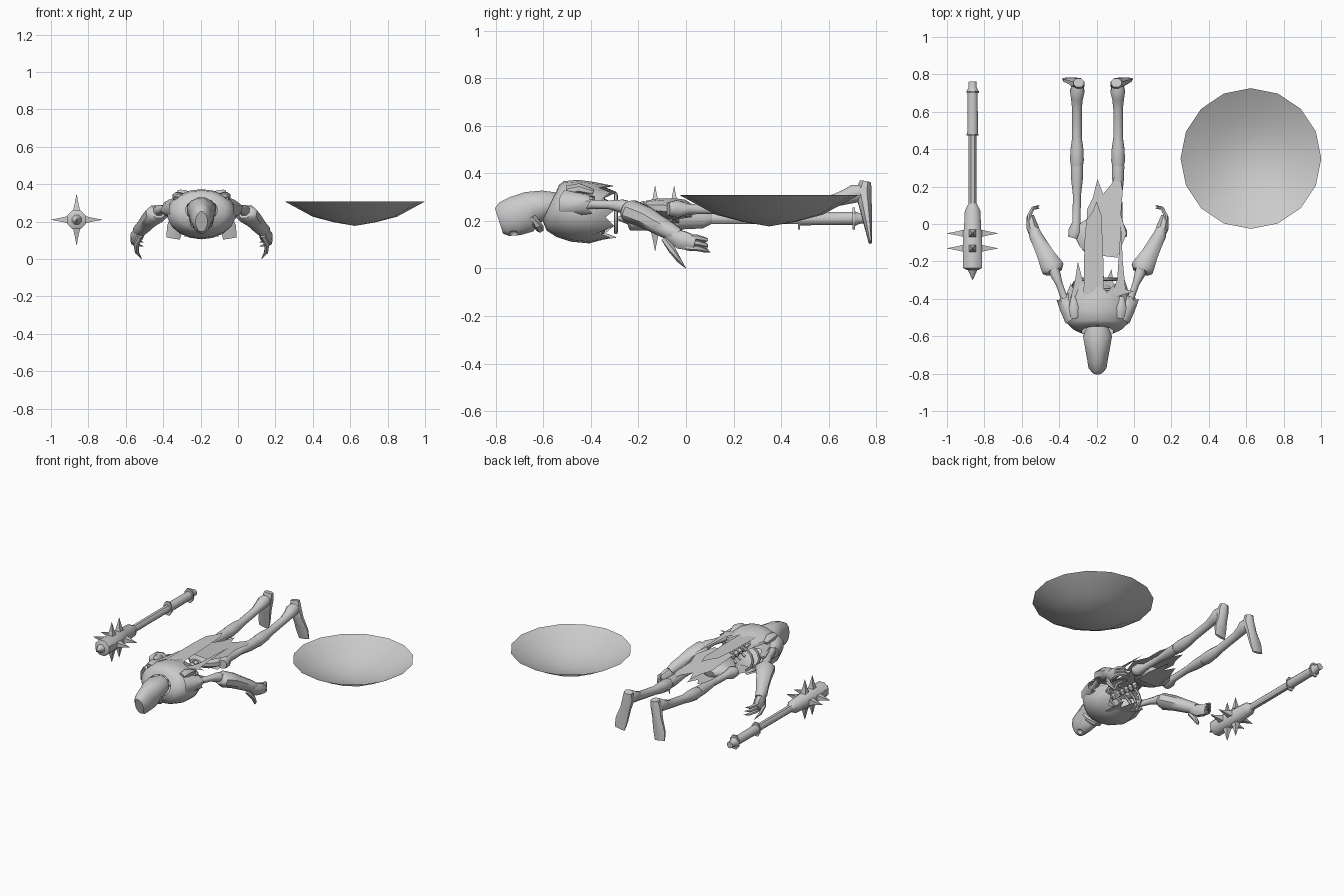
import bpy, bmesh, math
from mathutils import Vector

CX = -0.195  # centre line of the figure
grey = bpy.data.materials.new("bone_grey")
grey.diffuse_color = (0.6, 0.6, 0.6, 1)


def finish(name, bm, smooth=True):
    bmesh.ops.recalc_face_normals(bm, faces=bm.faces)
    me = bpy.data.meshes.new(name)
    bm.to_mesh(me)
    bm.free()
    me.materials.append(grey)
    ob = bpy.data.objects.new(name, me)
    bpy.context.collection.objects.link(ob)
    if smooth:
        bpy.ops.object.select_all(action='DESELECT')
        ob.select_set(True)
        bpy.context.view_layer.objects.active = ob
        bpy.ops.object.shade_smooth_by_angle(angle=math.radians(45))
    return ob


def tube(name, pts, sides=8, ref=(0, 0, 1), caps=True, ragged=0):
    """Loft through (x, y, z, half_width[, half_height]) stations."""
    bm = bmesh.new()
    pos = [Vector(p[:3]) for p in pts]
    rings = []
    for i, p in enumerate(pts):
        t = (pos[min(i + 1, len(pos) - 1)] - pos[max(i - 1, 0)]).normalized()
        u = t.cross(Vector(ref)).normalized()
        v = u.cross(t)
        ring = []
        for k in range(sides):
            a = 2 * math.pi * (k + 0.5) / sides
            q = pos[i] + u * p[3] * math.cos(a) + v * p[-1] * math.sin(a)
            if ragged and i == len(pts) - 1:
                q += t * ragged * (1, -0.6, 0.3, -0.9, 0.7, -0.2)[k % 6]
            ring.append(bm.verts.new(q))
        rings.append(ring)
    for a, b in zip(rings, rings[1:]):
        for k in range(sides):
            j = (k + 1) % sides
            bm.faces.new((a[k], a[j], b[j], b[k]))
    if caps:
        bm.faces.new(rings[0])
        bm.faces.new(rings[-1])
    return finish(name, bm)


def cloth(name, outline, z0, slope):
    """Thin torn sheet from an (x, y) outline, tilted along y."""
    bm = bmesh.new()
    vs = [bm.verts.new((x, y, z0 + slope * y)) for x, y in outline]
    f = bm.faces.new(vs)
    bmesh.ops.triangulate(bm, faces=[f])
    return finish(name, bm, False)


def mid(pts):
    return [(CX + p[0],) + tuple(p[1:]) for p in pts]


def pair(name, pts, **kw):
    for s, tag in ((-1, "left"), (1, "right")):
        tube(tag + "_" + name, [(CX + s * p[0],) + tuple(p[1:]) for p in pts], **kw)


# Shield: shallow sixteen-sided dish
bm = bmesh.new()
rows = []
for r, z in ((0.376, 0.308), (0.225, 0.226), (0.11, 0.196)):
    rows.append([bm.verts.new((0.625 + r * math.cos(k * math.pi / 8),
                               0.35 + r * math.sin(k * math.pi / 8), z)) for k in range(16)])
tip = bm.verts.new((0.625, 0.35, 0.177))
for k in range(16):
    j = (k + 1) % 16
    for a, b in zip(rows, rows[1:]):
        bm.faces.new((a[k], a[j], b[j], b[k]))
    bm.faces.new((rows[-1][k], rows[-1][j], tip))
finish("shield", bm)

# Mace: head, shaft, grip, guards and spikes
MX, MZ = -0.863, 0.21


def along(name, prof):
    tube(name, [(MX, y, MZ) + tuple(r) for y, *r in prof])


along("mace_head", [(-0.245, 0.035), (-0.235, 0.055), (-0.04, 0.055), (-0.03, 0.05),
                    (0.07, 0.045), (0.11, 0.024)])
along("mace_shaft", [(0.09, 0.024), (0.49, 0.024)])
along("mace_grip", [(0.48, 0.031), (0.70, 0.029)])
along("mace_guard", [(0.472, 0.034, 0.05), (0.48, 0.034, 0.05)])
along("mace_collar", [(0.70, 0.036, 0.05), (0.712, 0.036, 0.05)])
along("mace_pommel", [(0.71, 0.034), (0.73, 0.024), (0.762, 0.022)])
along("mace_tip", [(-0.24, 0.03), (-0.30, 0.001)])
for y in (-0.05, -0.13):
    for dx, dz in ((1, 0), (-1, 0), (0, 1), (0, -1)):
        tube("mace_spike", [(MX + dx * d, y, MZ + dz * d, r)
                            for d, r in ((0.04, 0.03), (0.08, 0.016), (0.136, 0.001))],
             sides=4, ref=(0, 1, 0))

# Skull with eye sockets, jaw
skull = tube("skull", mid([(0, -0.55, 0.262, 0.06, 0.06), (0, -0.60, 0.264, 0.08, 0.066),
                           (0, -0.65, 0.255, 0.07, 0.074), (0, -0.68, 0.232, 0.064, 0.088),
                           (0, -0.72, 0.22, 0.057, 0.086), (0, -0.765, 0.207, 0.05, 0.076),
                           (0, -0.787, 0.20, 0.032, 0.058)]), sides=12)
for s in (-1, 1):
    bm = bmesh.new()
    bmesh.ops.create_icosphere(bm, subdivisions=2, radius=0.02)
    cutter = finish("socket_cutter", bm)
    cutter.location = (CX + s * 0.027, -0.725, 0.14)
    cutter.hide_render = True
    cutter.hide_viewport = True
    mod = skull.modifiers.new("socket", 'BOOLEAN')
    mod.operation = 'DIFFERENCE'
    mod.object = cutter
tube("jaw", mid([(-0.055, -0.645, 0.22, 0.014), (-0.045, -0.625, 0.185, 0.018), (0, -0.615, 0.168, 0.018),
                 (0.045, -0.625, 0.185, 0.018), (0.055, -0.645, 0.22, 0.014)]), sides=6)

# Torn tunic over the chest, open at the waist
tube("tunic", mid([(0, -0.575, 0.262, 0.085, 0.068), (0, -0.56, 0.255, 0.13, 0.10),
                   (0, -0.53, 0.25, 0.165, 0.118), (0, -0.47, 0.243, 0.186, 0.131),
                   (0, -0.40, 0.235, 0.18, 0.13), (0, -0.33, 0.235, 0.145, 0.112)]),
     sides=18, caps=False, ragged=0.04)
pair("sleeve", [(0.12, -0.50, 0.27, 0.065), (0.16, -0.44, 0.27, 0.05), (0.185, -0.395, 0.268, 0.038)],
     caps=False, ragged=0.012)
pair("shoulder_pad", [(0.12, -0.50, 0.325, 0.025), (0.125, -0.45, 0.335, 0.032, 0.025),
                      (0.128, -0.39, 0.32, 0.015)])

# Spine, ribs and pelvis
tube("spine", mid([(0, -0.56 + 0.02 * i, 0.28 - 0.001 * i, 0.024 if i % 2 else 0.014)
                   for i in range(22)]), sides=6)
for i in range(4):
    y, w = -0.46 + 0.055 * i, 0.14 - 0.012 * i
    tube("rib", mid([(w * math.sin(a), y, 0.225 + 0.085 * math.cos(a), 0.009)
                     for a in (k * math.pi / 6 for k in range(-5, 6))]), sides=5, ref=(0, 1, 0))
tube("pelvis", mid([(0, -0.17, 0.26, 0.05, 0.025), (0, -0.12, 0.255, 0.10, 0.04),
                    (0, -0.05, 0.25, 0.135, 0.045), (0, -0.01, 0.25, 0.12, 0.04),
                    (0, 0.03, 0.24, 0.05, 0.025)]), sides=10)

# Hanging rags: back strips, belly strips and loincloth
cloth("back_strip", [(-0.27, -0.42), (-0.265, -0.10), (-0.255, 0.02), (-0.22, 0.07), (-0.20, 0.12),
                     (-0.175, 0.05), (-0.165, -0.15), (-0.16, -0.42)], 0.356, 0.01)
cloth("left_strip", [(-0.34, -0.40), (-0.315, -0.30), (-0.30, -0.20), (-0.28, -0.28), (-0.26, -0.35)], 0.33, 0)
cloth("right_strip", [(-0.13, -0.40), (-0.09, -0.30), (-0.07, 0.0), (-0.06, -0.20),
                      (-0.045, -0.35), (0.0, -0.36)], 0.335, 0)
cloth("belly_strip", [(-0.29, -0.40), (-0.26, -0.28), (-0.23, -0.32), (-0.19, -0.20),
                      (-0.15, -0.31), (-0.12, -0.24), (-0.10, -0.40)], 0.145, 0.06)
cloth("loincloth", [(-0.25, -0.16), (-0.25, 0.08), (-0.22, 0.14), (-0.195, 0.24), (-0.165, 0.16),
                    (-0.115, 0.22), (-0.085, 0.30), (-0.06, 0.18), (-0.07, 0.05), (-0.04, -0.05),
                    (-0.09, -0.18)], 0.298, -0.08)
cloth("front_loincloth", [(-0.25, -0.08), (-0.24, 0.05), (-0.20, 0.16), (-0.16, 0.10),
                          (-0.13, 0.18), (-0.10, 0.04), (-0.10, -0.08)], 0.21, 0.05)

# Arms: upper bone, flared forearm cuff, hand and claws
pair("upper_arm", [(0.14, -0.46, 0.27, 0.03), (0.18, -0.39, 0.27, 0.02), (0.205, -0.32, 0.268, 0.02),
                   (0.225, -0.27, 0.262, 0.03), (0.24, -0.22, 0.25, 0.03)])
pair("forearm", [(0.232, -0.255, 0.252, 0.045, 0.038), (0.24, -0.235, 0.242, 0.066, 0.05),
                 (0.275, -0.17, 0.215, 0.05, 0.048), (0.305, -0.11, 0.18, 0.042),
                 (0.33, -0.065, 0.155, 0.038), (0.34, -0.03, 0.14, 0.03)])
pair("hand", [(0.33, -0.07, 0.145, 0.028), (0.347, -0.02, 0.12, 0.035, 0.042), (0.36, 0.04, 0.105, 0.022, 0.034)])
for i in range(3):
    dz = 0.022 * (i - 1)
    pair("claw", [(0.36, 0.0, 0.11 + dz, 0.013), (0.365, 0.045, 0.108 + dz, 0.013),
                  (0.345, 0.085, 0.098 + dz, 0.01), (0.31, 0.102 - 0.01 * i, 0.09 + dz, 0.001)], sides=6)
pair("thumb", [(0.33, -0.09, 0.125, 0.016), (0.35, -0.06, 0.08, 0.016), (0.345, -0.03, 0.035, 0.011),
               (0.32, 0.0, 0.0, 0.001)], sides=6)

# Legs: thigh bone, shin with knee, and feet with a flat sole
pair("thigh", [(0.13, -0.075, 0.25, 0.03), (0.12, -0.04, 0.25, 0.04), (0.113, 0.01, 0.25, 0.024),
               (0.11, 0.15, 0.25, 0.023), (0.11, 0.24, 0.25, 0.034), (0.11, 0.31, 0.25, 0.036)])
pair("shin", [(0.11, 0.29, 0.25, 0.03), (0.11, 0.34, 0.25, 0.04), (0.11, 0.40, 0.255, 0.037),
              (0.11, 0.46, 0.26, 0.028), (0.11, 0.62, 0.285, 0.028), (0.11, 0.67, 0.30, 0.034),
              (0.108, 0.71, 0.315, 0.042), (0.108, 0.75, 0.325, 0.03)])
pair("foot", [(0.10, 0.755, 0.365, 0.03, 0.026), (0.105, 0.747, 0.32, 0.038, 0.037),
              (0.12, 0.757, 0.25, 0.036, 0.027), (0.142, 0.768, 0.17, 0.046, 0.016),
              (0.152, 0.776, 0.11, 0.04, 0.008)], ref=(0, 1, 0))
